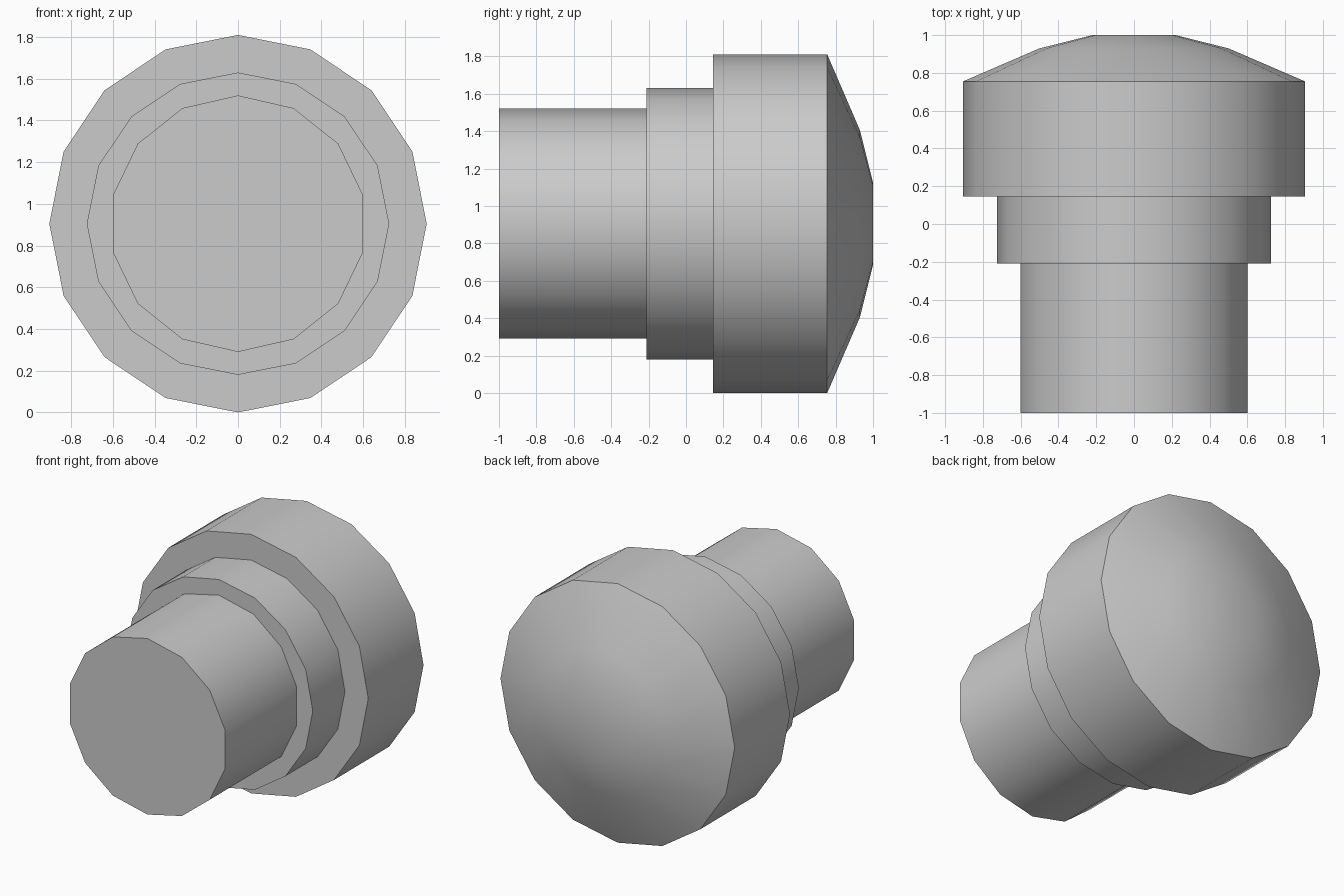
import bpy
import bmesh
from math import cos, sin, pi, radians

cube = bpy.data.objects.get("Cube")
if cube:
    bpy.data.objects.remove(cube, do_unlink=True)

AXIS_HEIGHT = 0.905

grey = bpy.data.materials.new("light grey")
grey.use_nodes = True
colour = (0.6, 0.6, 0.6, 1)
grey.diffuse_color = colour
grey.node_tree.nodes["Principled BSDF"].inputs["Base Color"].default_value = colour


def lathe(name, profile, sides, cap_front=False, cap_back=False):
    """Turn (radius, y) points, listed front to back, around the y axis."""
    bm = bmesh.new()
    angles = [pi / 2 + 2 * pi * k / sides for k in range(sides)]
    rings = [[bm.verts.new((r * cos(a), y, r * sin(a))) for a in angles]
             for r, y in profile]
    for near, far in zip(rings, rings[1:]):
        for k in range(sides):
            n = (k + 1) % sides
            bm.faces.new((near[k], far[k], far[n], near[n]))
    if cap_front:
        bm.faces.new(rings[0])
    if cap_back:
        bm.faces.new(rings[-1][::-1])
    mesh = bpy.data.meshes.new(name)
    bm.to_mesh(mesh)
    bm.free()
    mesh.materials.append(grey)
    obj = bpy.data.objects.new(name, mesh)
    obj.location.z = AXIS_HEIGHT
    bpy.context.collection.objects.link(obj)
    bpy.ops.object.select_all(action='DESELECT')
    obj.select_set(True)
    bpy.context.view_layer.objects.active = obj
    bpy.ops.object.shade_smooth_by_angle(angle=radians(35))
    return obj


# Front shaft with a flat end
lathe("shaft", [(0.615, -1), (0.615, -0.21)], 14, cap_front=True)

# Stepped collar, its shoulder tucked under the shaft
lathe("collar", [(0.58, -0.21), (0.725, -0.21), (0.725, 0.145)], 16)

# Wide head with a shallow dome at the back
lathe("domed_head",
      [(0.68, 0.145), (0.905, 0.145), (0.905, 0.755),
       (0.5, 0.93), (0.22, 1)], 16, cap_back=True)
